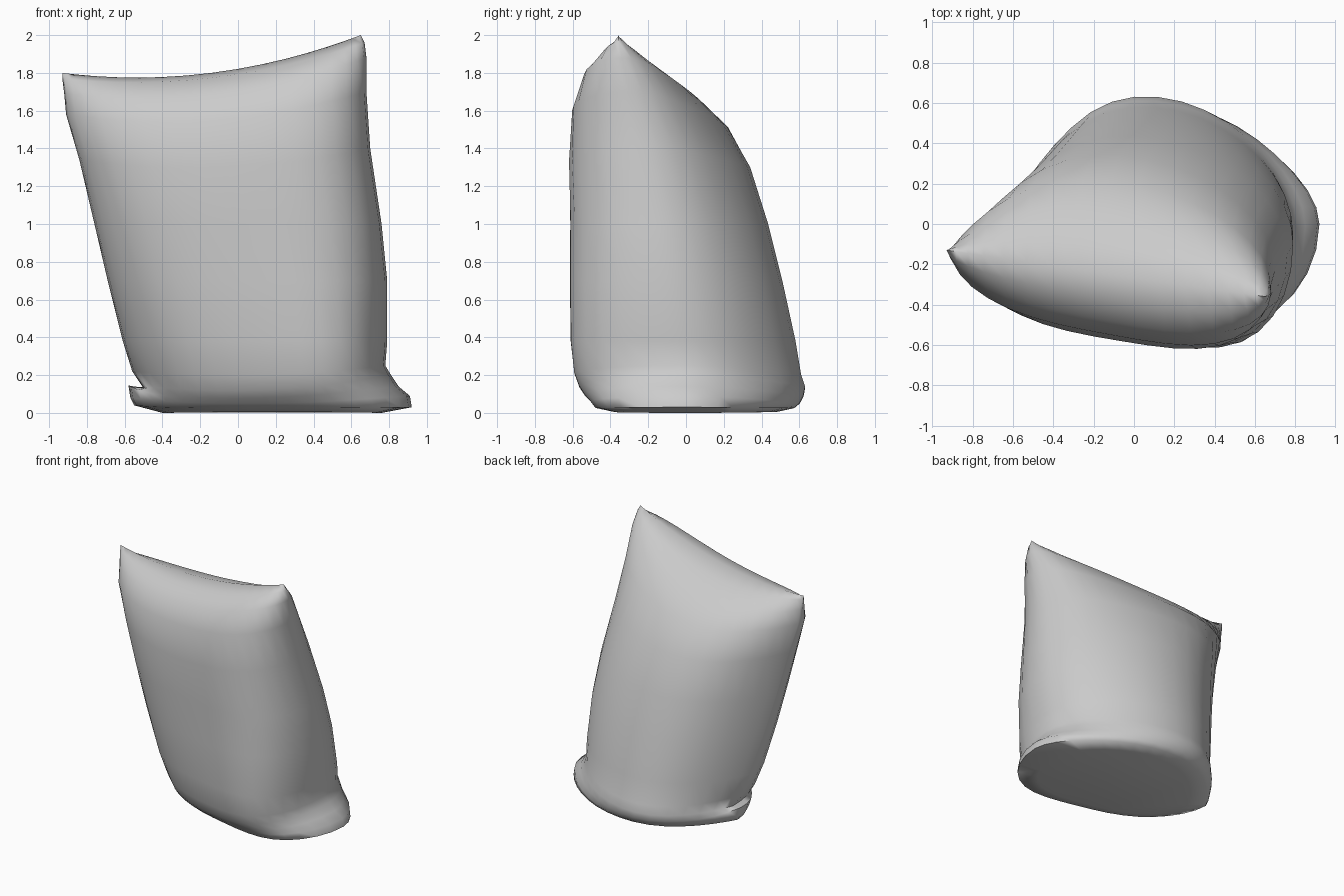
import bpy, bmesh, math

if "Cube" in bpy.data.objects:
    bpy.data.objects.remove(bpy.data.objects["Cube"])

# Rows down the sack: left seam xyz, right seam xyz, front middle (y, z), back middle (y, z)
ROWS = [
    ((-.93, -.13, 1.80), (.65, -.36, 2.00), (-.245, 1.80), (-.245, 1.80)),
    ((-.93, -.13, 1.77), (.67, -.355, 1.96), (-.37, 1.775), (-.10, 1.76)),
    ((-.92, -.13, 1.69), (.68, -.34, 1.88), (-.48, 1.69), (.07, 1.66)),
    ((-.91, -.13, 1.58), (.68, -.30, 1.70), (-.55, 1.55), (.215, 1.52)),
    ((-.84, -.12, 1.34), (.70, -.23, 1.40), (-.58, 1.30), (.34, 1.30)),
    ((-.76, -.08, 1.00), (.76, -.15, 1.00), (-.58, 1.00), (.435, 1.00)),
    ((-.69, -.03, .70), (.79, -.10, .70), (-.58, .70), (.51, .70)),
    ((-.61, .04, .38), (.79, -.05, .38), (-.57, .38), (.58, .38)),
    ((-.56, .09, .22), (.78, -.03, .25), (-.545, .20), (.61, .20)),
    ((-.55, .12, .15), (.79, -.02, .20), (-.515, .12), (.63, .14)),
    ((-.55, .14, .10), (.82, -.01, .14), (-.485, .08), (.62, .09)),
    ((-.54, .14, .07), (.86, .00, .09), (-.455, .05), (.60, .05)),
    ((-.52, .14, .03), (.88, .00, .03), (-.43, .025), (.57, .025)),
    ((-.40, .11, .00), (.76, .02, .00), (-.34, .005), (.48, .005)),
]
# Small pinched folds at the lower corners: row -> left (x, z), right x
EARS = {9: (.05, -.02, .02), 10: (-.03, .045, .03),
        11: (-.03, .01, .05), 12: (-.03, .01, .04)}
N = 18  # segments on each of the two panels


def section_point(r, t, side):
    """Point of row r on the front (2) or back (3) panel, t in -1..1 between seams."""
    row = ROWS[r]
    left, right, mid = row[0], row[1], row[side]
    u = (t + 1) / 2
    x, y, z = (a + (b - a) * u for a, b in zip(left, right))
    power, roundness = (3.2, .5) if side == 2 else (2.1, .7 - .18 * t)
    bulge = max(0, 1 - abs(t) ** power) ** roundness
    if side == 2:
        bulge *= 1 + .18 * t  # front is fuller towards the right
    y += (mid[0] - (left[1] + right[1]) / 2) * bulge
    z += (mid[1] - (left[2] + right[2]) / 2) * (1 - t * t)
    lx, lz, rx = EARS.get(r, (0, 0, 0))
    w = abs(t) ** 9
    if t < 0:
        return x + lx * w, y, z + lz * w
    return x + rx * w, y, z


# Sack: front and back panels meeting at the side seams
bm = bmesh.new()
rings = []
ts = [-math.cos(math.pi * i / N) for i in range(N + 1)]
for r in range(len(ROWS)):
    pts = [section_point(r, t, 2) for t in ts]
    pts += [section_point(r, t, 3) for t in ts[-2:0:-1]]
    rings.append([bm.verts.new(p) for p in pts])
for a, b in zip(rings, rings[1:]):
    for i in range(2 * N):
        j = (i + 1) % (2 * N)
        bm.faces.new((a[i], b[i], b[j], a[j]))
bm.faces.new(rings[-1])  # flat underside
bmesh.ops.remove_doubles(bm, verts=bm.verts, dist=.0005)
bmesh.ops.recalc_face_normals(bm, faces=bm.faces)

mesh = bpy.data.meshes.new("sack")
bm.to_mesh(mesh)
bm.free()
sack = bpy.data.objects.new("sack", mesh)
bpy.context.collection.objects.link(sack)
bpy.context.view_layer.objects.active = sack
sack.select_set(True)
bpy.ops.object.shade_smooth_by_angle(angle=math.radians(80))
